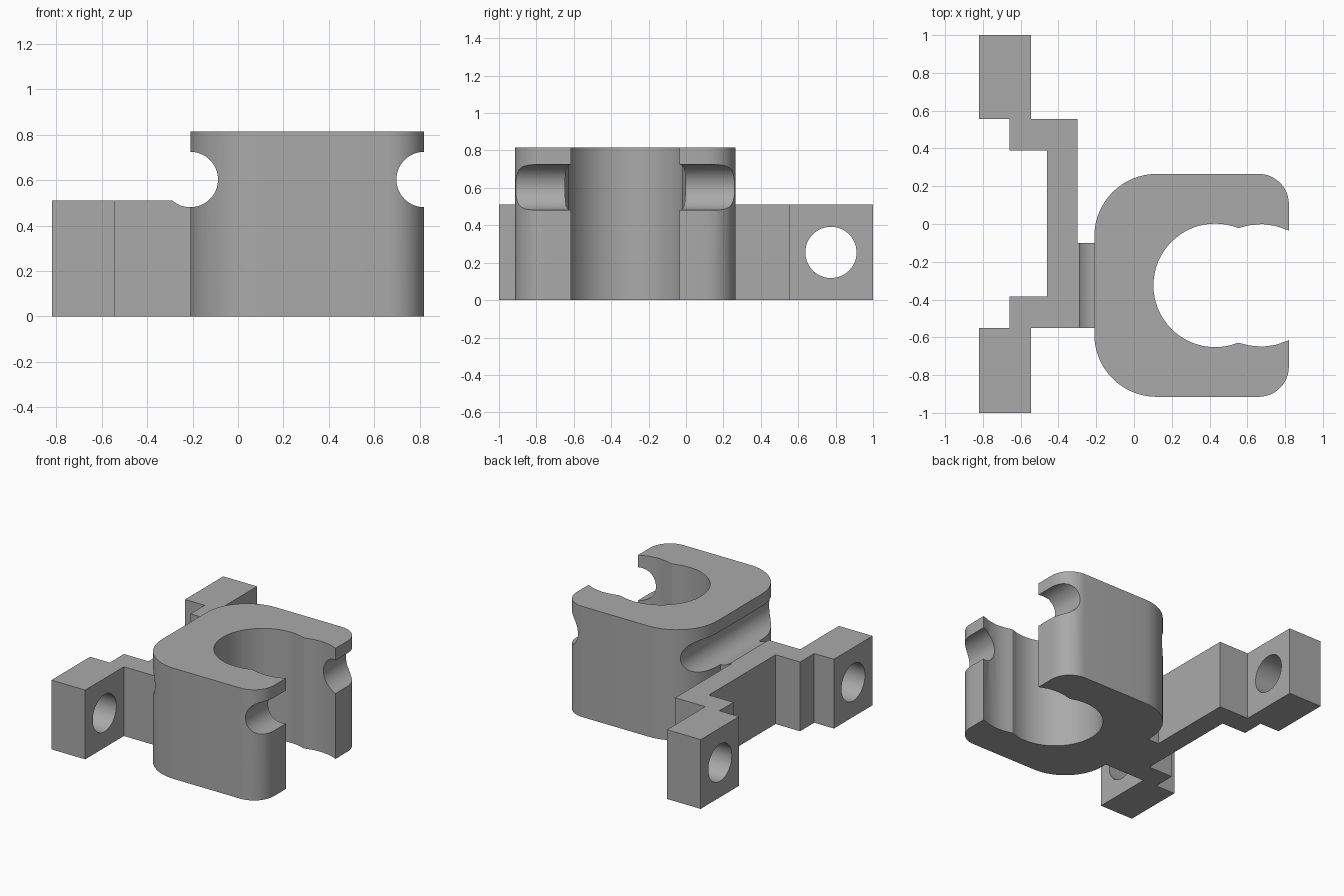
import bpy, bmesh, math
from mathutils import Matrix

cube = bpy.data.objects.get("Cube")
if cube:
    bpy.data.objects.remove(cube, do_unlink=True)

grey = bpy.data.materials.new("plain_grey")
grey.use_nodes = True
grey.diffuse_color = (0.4, 0.4, 0.4, 1)
grey.node_tree.nodes["Principled BSDF"].inputs["Base Color"].default_value = (0.4, 0.4, 0.4, 1)

MID_Y = -0.325      # symmetry line of the clamp


def arc(cx, cy, r, a0, a1, n):
    """Points on an arc, angles in degrees."""
    angles = [math.radians(a0 + (a1 - a0) * i / n) for i in range(n + 1)]
    return [(cx + r * math.cos(a), cy + r * math.sin(a)) for a in angles]


def finish(name, bm):
    bmesh.ops.recalc_face_normals(bm, faces=bm.faces)
    mesh = bpy.data.meshes.new(name)
    bm.to_mesh(mesh)
    bm.free()
    mesh.materials.append(grey)
    obj = bpy.data.objects.new(name, mesh)
    bpy.context.collection.objects.link(obj)
    return obj


def extrude(name, outline, height):
    """Upright prism over a flat outline."""
    bm = bmesh.new()
    face = bm.faces.new([bm.verts.new((x, y, 0)) for x, y in outline])
    top = bmesh.ops.extrude_face_region(bm, geom=[face])["geom"]
    verts = [v for v in top if isinstance(v, bmesh.types.BMVert)]
    bmesh.ops.translate(bm, verts=verts, vec=(0, 0, height))
    return finish(name, bm)


def rod(name, axis, r, length, centre, sides):
    """Cylinder along x or y, used as a cutter."""
    bm = bmesh.new()
    bmesh.ops.create_cone(bm, cap_ends=True, segments=sides, radius1=r, radius2=r, depth=length,
                          matrix=Matrix.Translation(centre) @ Matrix.Rotation(math.pi / 2, 4, axis))
    obj = finish(name, bm)
    obj.hide_render = True
    return obj


def cut(obj, cutters):
    bpy.context.view_layer.objects.active = obj
    for cutter in cutters:
        mod = obj.modifiers.new("cut", "BOOLEAN")
        mod.operation = "DIFFERENCE"
        mod.solver = "EXACT"
        mod.object = cutter
        bpy.ops.object.modifier_apply(modifier=mod.name)


# Open clamp: half outline from the mouth round to the back, then mirrored
lip = [(0.61, 0.318), (0.68, 0.325), (0.75, 0.315), (0.82, 0.29)]
half = arc(0.43, 0, 0.327, 180, 68, 20) + lip
half += arc(0.66, 0.43, 0.16, 0, 90, 12) + arc(0.12, 0.26, 0.33, 90, 180, 16)
upper = [(x, y + MID_Y) for x, y in half]
lower = [(x, MID_Y - y) for x, y in half]
clamp = extrude("clamp_body", upper + lower[:0:-1], 0.815)

# Web joining clamp and bracket
web = extrude("joining_web", [(-0.3, -0.55), (-0.21, -0.55), (-0.21, -0.1), (-0.3, -0.1)], 0.51)

# Stepped bracket with a lug at each end
bracket = extrude("mounting_bracket", [
    (-0.82, 1), (-0.545, 1), (-0.545, 0.555), (-0.3, 0.555),
    (-0.3, -0.55), (-0.545, -0.55), (-0.545, -1), (-0.82, -1),
    (-0.82, -0.55), (-0.66, -0.55), (-0.66, -0.385), (-0.46, -0.385),
    (-0.46, 0.39), (-0.66, 0.39), (-0.66, 0.555), (-0.82, 0.555)], 0.51)

# Round strap grooves across the back and the mouth
grooves = [rod("groove_cutter", "X", 0.122, 3, (x, 0, 0.603), 64) for x in (-0.21, 0.82)]
cut(clamp, grooves)
cut(web, grooves[:1])

# Screw holes through the lugs
holes = [rod("hole_cutter", "Y", 0.137, 0.6, (-0.68, y, 0.255), 48) for y in (-0.775, 0.775)]
cut(bracket, holes)

for cutter in grooves + holes:
    bpy.data.objects.remove(cutter, do_unlink=True)

# Smooth curved walls, keep real edges sharp
bpy.ops.object.select_all(action="DESELECT")
for obj in (clamp, web, bracket):
    obj.select_set(True)
bpy.context.view_layer.objects.active = clamp
bpy.ops.object.shade_smooth_by_angle(angle=math.radians(30))
